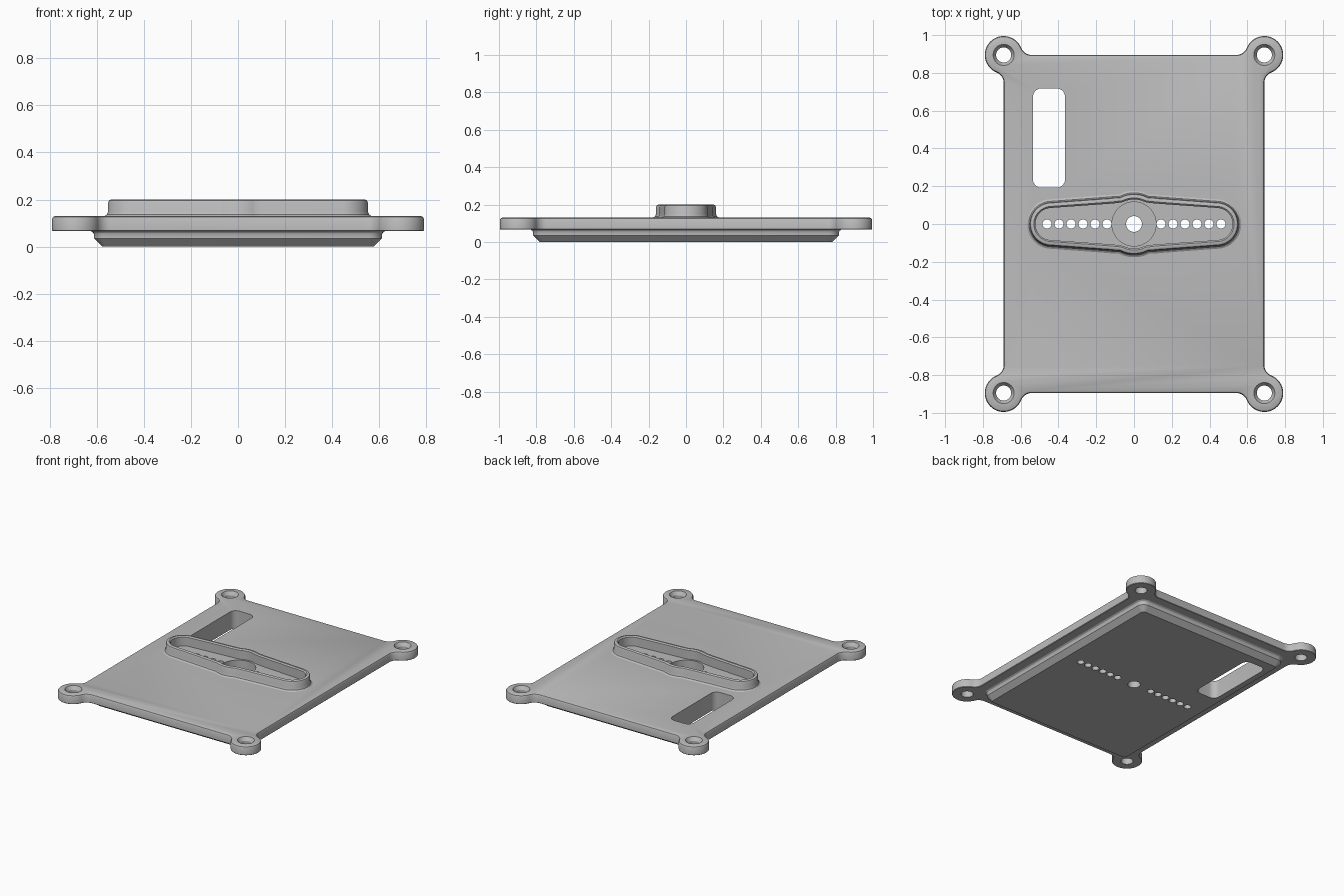
import bpy, bmesh, math

cube = bpy.data.objects.get("Cube")
if cube:
    bpy.data.objects.remove(cube, do_unlink=True)

grey = bpy.data.materials.new("plain grey")
grey.use_nodes = True
COLOUR = (0.5, 0.5, 0.5, 1)
grey.diffuse_color = COLOUR
grey.node_tree.nodes["Principled BSDF"].inputs["Base Color"].default_value = COLOUR


def arc(cx, cy, r, a0, a1, n=10):
    angles = [math.radians(a0 + (a1 - a0) * i / n) for i in range(n + 1)]
    return [(cx + r * math.cos(a), cy + r * math.sin(a)) for a in angles]


def mirrored(quadrant):
    """Complete a counter-clockwise first-quadrant outline on all four sides."""
    half = quadrant + [(-x, y) for x, y in reversed(quadrant)]
    full = half + [(-x, -y) for x, y in half]
    return [p for i, p in enumerate(full) if math.dist(p, full[i - 1]) > 1e-5]


def plate_outline(o):
    """Plate with round corner lugs blended in by fillets; o offsets the edge."""
    a, b, lug, f = 0.69, 0.895, 0.10, 0.06
    d = math.sqrt((lug + f) ** 2 - f ** 2)
    t = math.degrees(math.atan2(d, f))
    return mirrored(arc(a + f, b - d, f - o, 180, 180 - t, 8)
                    + arc(a, b, lug + o, -t, 90 + t, 32)[1:-1]
                    + arc(a - d, b + f, f - o, t - 90, -90, 8))


def rounded_rect(hx, hy, r):
    return mirrored(arc(hx - r, hy - r, r, 0, 90, 8))


def horn_outline(o):
    """Two tapering arms with a round hub; o offsets the edge."""
    return mirrored(arc(0.437, 0, 0.085 + o, 0, 86, 14)
                    + [(0.12 + o / 3, 0.108 + o), (0.09 + o / 3, 0.111 + o)]
                    + arc(0, 0, 0.13 + o, 63, 90, 7))


def loft(name, rings):
    """Solid from matching outlines stacked upwards as (outline, height)."""
    bm = bmesh.new()
    loops = [[bm.verts.new((x, y, z)) for x, y in pts] for pts, z in rings]
    n = len(loops[0])
    for low, high in zip(loops, loops[1:]):
        for i in range(n):
            j = (i + 1) % n
            bm.faces.new((low[i], low[j], high[j], high[i]))
    bm.faces.new(loops[0][::-1])
    bm.faces.new(loops[-1])
    bmesh.ops.recalc_face_normals(bm, faces=bm.faces)
    mesh = bpy.data.meshes.new(name)
    bm.to_mesh(mesh)
    bm.free()
    mesh.materials.append(grey)
    ob = bpy.data.objects.new(name, mesh)
    bpy.context.collection.objects.link(ob)
    return ob


def disc(x, y, r):
    return arc(x, y, r, 0, 360, 32)[:-1]


def combine(target, other, operation):
    mod = target.modifiers.new(other.name, 'BOOLEAN')
    mod.operation, mod.object, mod.solver = operation, other, 'EXACT'
    bpy.context.view_layer.objects.active = target
    bpy.ops.object.modifier_apply(modifier=mod.name)
    bpy.data.objects.remove(other, do_unlink=True)


# Mounting plate with softened top edge
TOP = 0.13
plate = loft("mounting_plate", [
    (plate_outline(-0.003), 0.066), (plate_outline(0), 0.069),
    (plate_outline(0), 0.118), (plate_outline(-0.004), 0.126),
    (plate_outline(-0.012), TOP)])

# Chamfered plug under the plate, flared where it meets it
plug = loft("lower_plug", [
    (rounded_rect(0.577, 0.782, 0.02), 0), (rounded_rect(0.612, 0.817, 0.055), 0.035),
    (rounded_rect(0.612, 0.817, 0.055), 0.052), (rounded_rect(0.616, 0.821, 0.059), 0.06),
    (rounded_rect(0.625, 0.83, 0.068), 0.066), (rounded_rect(0.625, 0.83, 0.068), 0.08)])
combine(plate, plug, 'UNION')

# Raised rim with a flared foot and rounded lip
rim = loft("raised_rim", [
    (horn_outline(0.046), 0.1), (horn_outline(0.046), TOP), (horn_outline(0.035), 0.137),
    (horn_outline(0.03), 0.15), (horn_outline(0.03), 0.187),
    (horn_outline(0.026), 0.196), (horn_outline(0.018), 0.2)])
combine(plate, rim, 'UNION')

# Arm pocket and deeper hub recess
pocket = loft("arm_pocket", [
    (horn_outline(0), 0.128), (horn_outline(0), 0.192), (horn_outline(0.012), 0.204)])
combine(plate, pocket, 'DIFFERENCE')
combine(plate, loft("hub_recess", [(disc(0, 0, 0.117), z) for z in (0.05, 0.16)]), 'DIFFERENCE')

# Cable slot
slot = [(x - 0.45, y + 0.455) for x, y in rounded_rect(0.085, 0.263, 0.045)]
combine(plate, loft("cable_slot", [(slot, -0.1), (slot, 0.3)]), 'DIFFERENCE')

# Centre hole and the row of small holes along each arm
holes = [(0, 0.042)] + [(s * (0.143 + 0.0635 * i), 0.024) for s in (-1, 1) for i in range(6)]
for x, r in holes:
    combine(plate, loft("arm_hole", [(disc(x, 0, r), z) for z in (-0.1, 0.3)]), 'DIFFERENCE')

# Countersunk screw holes in the lugs
for sx in (-1, 1):
    for sy in (-1, 1):
        x, y = sx * 0.69, sy * 0.895
        screw = loft("screw_hole", [(disc(x, y, 0.04), -0.1), (disc(x, y, 0.04), 0.105),
                                    (disc(x, y, 0.056), TOP), (disc(x, y, 0.056), 0.2)])
        combine(plate, screw, 'DIFFERENCE')

# Smooth shading with sharp edges kept
bpy.ops.object.select_all(action='DESELECT')
plate.select_set(True)
bpy.context.view_layer.objects.active = plate
bpy.ops.object.shade_smooth_by_angle(angle=math.radians(28))
